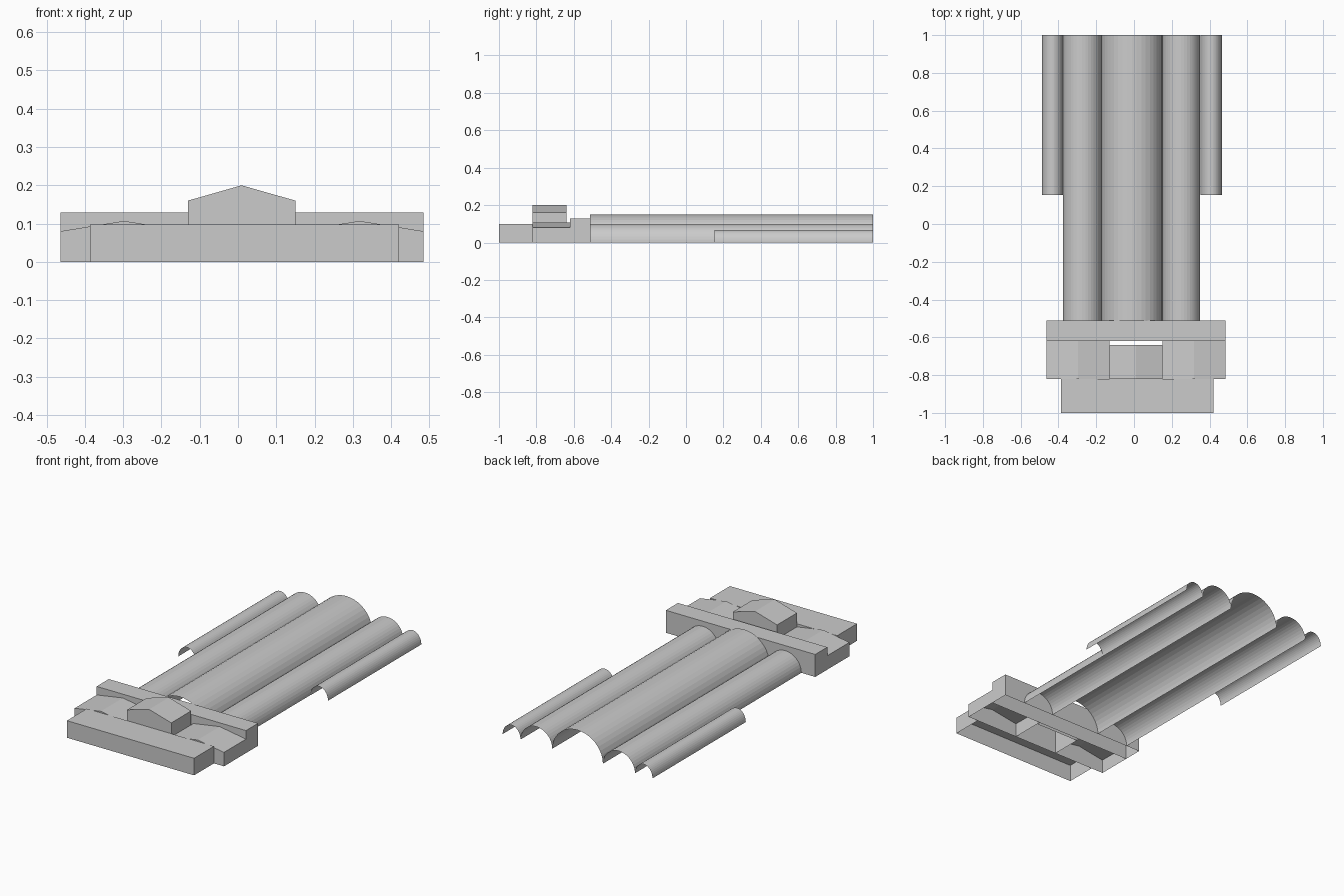
import bpy, math

if "Cube" in bpy.data.objects:
    bpy.data.objects.remove(bpy.data.objects["Cube"])


def make_object(name, verts, faces):
    mesh = bpy.data.meshes.new(name)
    mesh.from_pydata(verts, [], faces)
    mesh.update()
    obj = bpy.data.objects.new(name, mesh)
    bpy.context.collection.objects.link(obj)
    return obj


def extrude_profile(name, profile, y0, y1, ends=True):
    """Sweep an open x-z profile (left to right) along y, open underneath."""
    n = len(profile)
    verts = [(x, y, z) for y in (y0, y1) for x, z in profile]
    faces = [(i, i + 1, n + i + 1, n + i) for i in range(n - 1)]
    if ends:
        faces += [tuple(reversed(range(n))), tuple(range(n, 2 * n))]
    return make_object(name, verts, faces)


def hall(name, x0, x1, y0, y1, eave, ridge=None):
    """Building block with a flat roof, or a gable roof if a ridge is given."""
    top = [((x0 + x1) / 2, ridge)] if ridge else []
    extrude_profile(name, [(x0, 0), (x0, eave)] + top + [(x1, eave), (x1, 0)], y0, y1)


def vault(name, x0, x1, y0, height, segments=20):
    """Open barrel vault running to the back end."""
    cx, r = (x0 + x1) / 2, (x1 - x0) / 2
    angles = [math.pi * (1 - i / segments) for i in range(segments + 1)]
    arc = [(cx + r * math.cos(a), height * math.sin(a)) for a in angles]
    extrude_profile(name, arc, y0, 1.0, ends=False)


# Entrance buildings
hall("front_block", -0.387, 0.421, -1.0, -0.82, 0.098)
hall("left_wing", -0.464, -0.131, -0.82, -0.62, 0.08, 0.107)
hall("right_wing", 0.15, 0.485, -0.82, -0.62, 0.08, 0.107)
hall("central_hall", -0.131, 0.15, -0.82, -0.64, 0.16, 0.2)
hall("cross_concourse", -0.464, 0.485, -0.62, -0.51, 0.129)

# Platform roofs
vault("centre_vault", -0.172, 0.15, -0.513, 0.15)
for side, inner, outer in (("left", (-0.376, -0.172), (-0.487, -0.376)),
                           ("right", (0.15, 0.35), (0.352, 0.465))):
    vault(side + "_inner_vault", *inner, -0.51, 0.1)
    vault(side + "_outer_vault", *outer, 0.153, 0.067)
